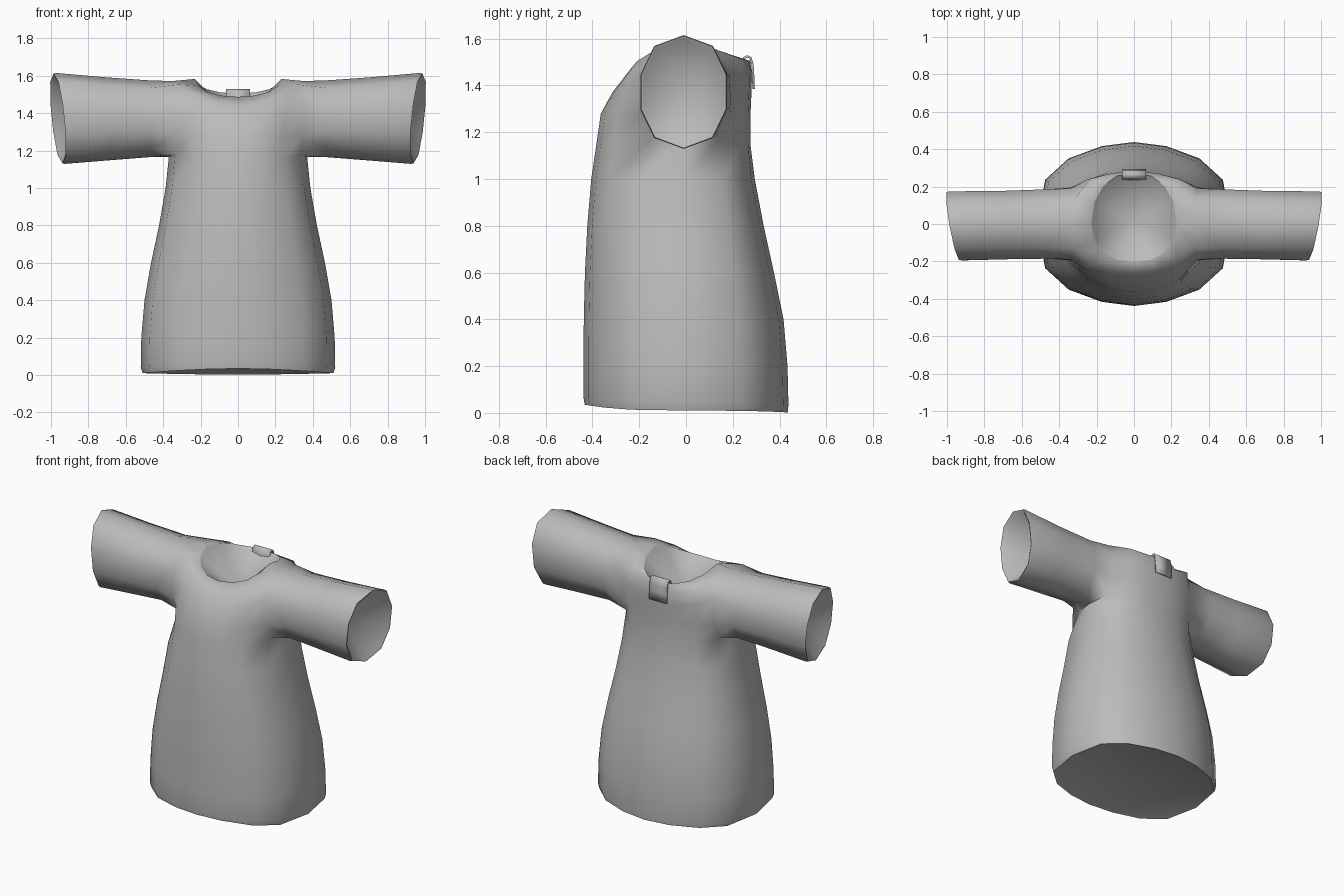
import bpy, bmesh, math
from mathutils import Vector

if "Cube" in bpy.data.objects:
    bpy.data.objects.remove(bpy.data.objects["Cube"])

grey = bpy.data.materials.new("grey cloth")
grey.diffuse_color = (0.5, 0.5, 0.5, 1)
grey.use_nodes = True
grey.node_tree.nodes["Principled BSDF"].inputs["Base Color"].default_value = grey.diffuse_color


def finish(name, bm):
    mesh = bpy.data.meshes.new(name)
    bm.to_mesh(mesh)
    bm.free()
    mesh.materials.append(grey)
    ob = bpy.data.objects.new(name, mesh)
    bpy.context.collection.objects.link(ob)
    bpy.ops.object.select_all(action='DESELECT')
    ob.select_set(True)
    bpy.context.view_layer.objects.active = ob
    bpy.ops.object.shade_smooth_by_angle(angle=math.radians(75))
    return ob


def hollow(bm, ring, inward, lip, depth):
    """Close an opening with a thin lip and a funnel that ends in a point."""
    inward = Vector(inward)
    centre = sum((v.co for v in ring), Vector()) / len(ring)
    n = len(ring)
    inner = [bm.verts.new(centre + (v.co - centre) * lip + inward * .004)
             for v in ring]
    tip = bm.verts.new(centre + inward * depth)
    for k in range(n):
        j = (k + 1) % n
        bm.faces.new((ring[k], ring[j], inner[j], inner[k]))
        bm.faces.new((inner[k], inner[j], tip))


# Body rings: half width, front y, back y, side z, front z, back z
RINGS = [
    (.510, -.433, .435, .010, .035, .002),
    (.520, -.438, .438, .040, .065, .034),
    (.517, -.438, .434, .200, .200, .200),
    (.500, -.437, .417, .400, .400, .400),
    (.465, -.432, .376, .600, .600, .600),
    (.422, -.422, .332, .800, .800, .800),
    (.387, -.405, .294, 1.00, 1.00, 1.00),
    (.370, -.383, .275, 1.165, 1.15, 1.15),   # underarm
    (.370, -.364, .275, 1.29, 1.28, 1.26),
    (.370, -.315, .280, 1.45, 1.37, 1.37),
    (.350, -.262, .282, 1.572, 1.435, 1.45),  # shoulder
    (.230, -.205, .274, 1.583, 1.487, 1.505),  # neckline
]
# Height and half depth of the armhole edge on each ring
ARMHOLE = {7: (1.180, .140), 8: (1.28, .195), 9: (1.45, .190), 10: (1.553, .130)}
N = 16
ARM_LOW, ARM_HIGH = 7, 10

bm = bmesh.new()
grid = {}
for r, (w, yf, yb, zs, zf, zb) in enumerate(RINGS):
    for k in range(N):
        if k % 8 == 0 and ARM_LOW < r < ARM_HIGH:
            continue  # inside the armhole
        a = 2 * math.pi * k / N
        c, s = math.cos(a), math.sin(a)
        depth, zend = (yb, zb) if s > 0 else (-yf, zf)
        px, py, pz = 1.15, .64, 2
        if r == len(RINGS) - 1:
            px, py, pz = .92, .88, 1  # round neckline
        elif r >= ARM_LOW and s > 0:
            py = .45  # flatter upper back
        x = math.copysign(w * abs(c) ** px, c)
        y = math.copysign(depth * abs(s) ** py, s)
        z = zs + (zend - zs) * abs(s) ** pz
        if r in ARMHOLE and k % 8 in (1, 7):
            z, y = ARMHOLE[r][0], math.copysign(ARMHOLE[r][1], s)
        grid[r, k] = bm.verts.new((x, y, z))

# Body faces, leaving armholes open at both sides
for r in range(len(RINGS) - 1):
    for k in range(N):
        j = (k + 1) % N
        if ARM_LOW <= r < ARM_HIGH and (k % 8 == 0 or j % 8 == 0):
            continue
        quad = [(r, k), (r, j), (r + 1, j), (r + 1, k)]
        bm.faces.new([grid[q] for q in quad])

# Sleeves: ten-sided tubes grown from the armholes
# x, centre y, half depth, centre z, half height
SLEEVE = [
    (.47, .000, .193, 1.370, .205),
    (.70, -.006, .190, 1.370, .222),
    (.95, -.010, .192, 1.372, .243),
    (.964, -.010, .188, 1.372, .240),
]
for side, col in ((1, 0), (-1, 8)):
    f, b = (col - side) % N, (col + side) % N
    ring = [grid[q] for q in (
        (10, col), (10, f), (9, f), (8, f), (7, f),
        (7, col), (7, b), (8, b), (9, b), (10, b))]
    for x, cy, hy, cz, hz in SLEEVE:
        slant = max(0, (x - .47) / .494)
        new = []
        for k in range(10):
            a = 2 * math.pi * k / 10
            s = math.sin(a)
            y = cy - math.copysign(hy * abs(s) ** .8, s)
            z = cz + hz * math.cos(a)
            px = x + slant * (.18 * y + .1 * (z - 1.37))
            new.append(bm.verts.new((side * px, y, z)))
        for k in range(10):
            j = (k + 1) % 10
            bm.faces.new((ring[k], ring[j], new[j], new[k]))
        ring = new
    hollow(bm, ring, (-side, 0, 0), .95, .24)

# Neck and hem linings
top = len(RINGS) - 1
hollow(bm, [grid[top, k] for k in range(N)], (0, 0, -1), .98, .18)
hollow(bm, [grid[0, k] for k in range(N)], (0, 0, 1), .98, .03)
bmesh.ops.recalc_face_normals(bm, faces=bm.faces[:])
finish("gown", bm)

# Label folded over the back of the neckline
PROFILE = [(.294, 1.385), (.292, 1.44), (.289, 1.49), (.280, 1.52),
           (.262, 1.53), (.244, 1.52), (.236, 1.485), (.228, 1.43)]
bm = bmesh.new()
rows = [[bm.verts.new((x, y, z)) for x in (.063, -.063)] for y, z in PROFILE]
for p, q in zip(rows, rows[1:]):
    bm.faces.new((p[0], p[1], q[1], q[0]))
label = finish("neck_label", bm)
solid = label.modifiers.new("label thickness", 'SOLIDIFY')
solid.thickness = .010
solid.offset = -1
